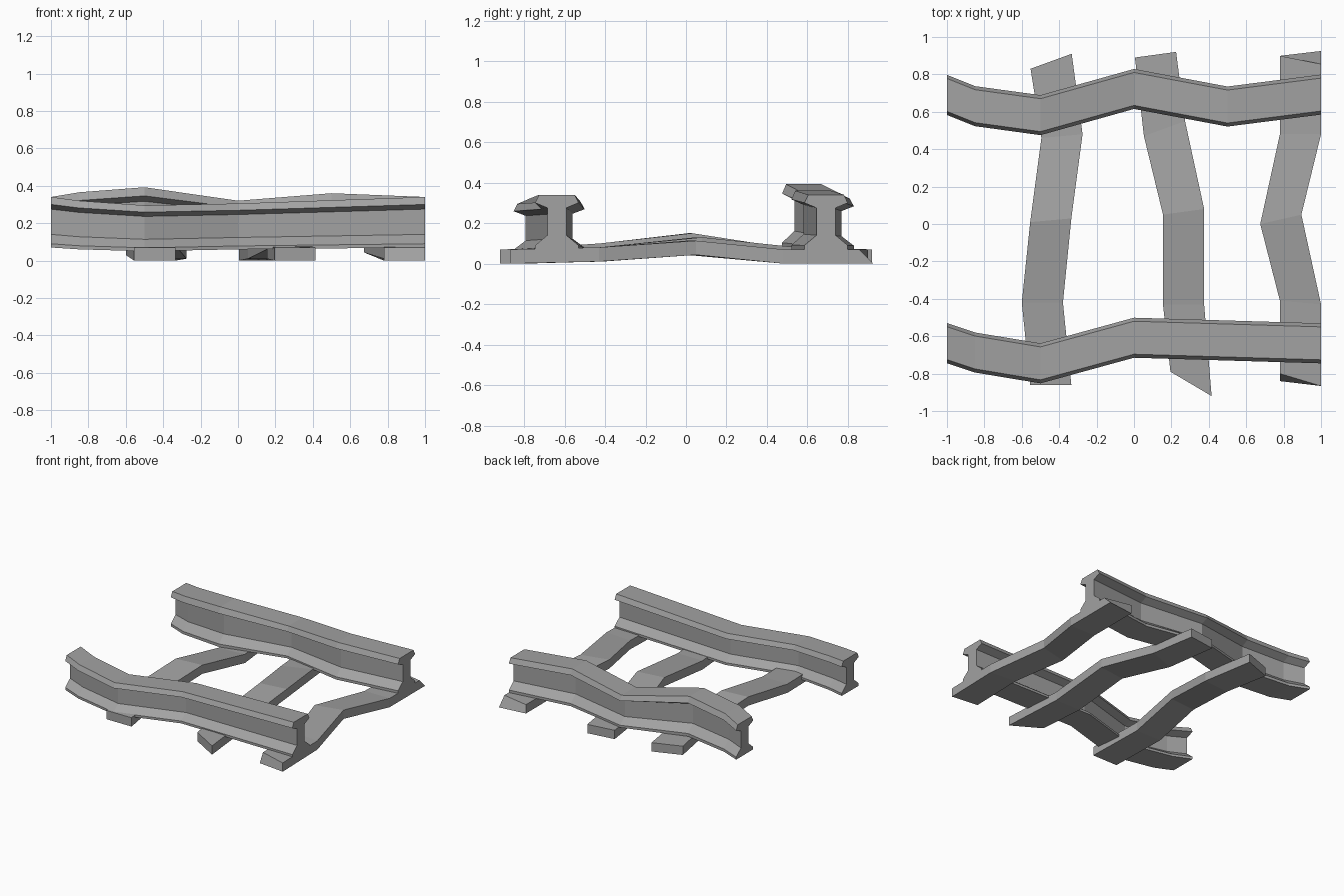
import bpy
import bmesh

default = bpy.data.objects.get("Cube")
if default:
    bpy.data.objects.remove(default, do_unlink=True)

# One plain grey for the whole track
grey = bpy.data.materials.new("track grey")
grey.use_nodes = True
colour = (0.36, 0.36, 0.36, 1.0)
grey.diffuse_color = colour
grey.node_tree.nodes["Principled BSDF"].inputs["Base Color"].default_value = colour


def loft(name, sections):
    """Skin a row of closed cross-sections and cap both ends."""
    bm = bmesh.new()
    rings = [[bm.verts.new(point) for point in section] for section in sections]
    count = len(rings[0])
    for ring, following in zip(rings, rings[1:]):
        for i in range(count):
            j = (i + 1) % count
            bm.faces.new((ring[i], ring[j], following[j], following[i]))
    bm.faces.new(rings[0])
    bm.faces.new(rings[-1])
    bmesh.ops.recalc_face_normals(bm, faces=bm.faces)
    mesh = bpy.data.meshes.new(name)
    bm.to_mesh(mesh)
    bm.free()
    mesh.materials.append(grey)
    obj = bpy.data.objects.new(name, mesh)
    bpy.context.collection.objects.link(obj)
    return obj


# Rail cross-section: half of it, then mirrored
RAIL_FOOT, RAIL_HEIGHT = 0.07, 0.27
half_profile = [(0.107, 0.07), (0.107, 0.09), (0.047, 0.14),
                (0.047, 0.275), (0.107, 0.3), (0.088, 0.34)]
rail_profile = half_profile + [(-y, z) for y, z in reversed(half_profile)]


def rail(name, stations):
    """Each station is x, centre y, lift of the foot, lift of the head."""
    sections = []
    for x, centre, foot, head in stations:
        section = []
        for y, z in rail_profile:
            blend = (z - RAIL_FOOT) / RAIL_HEIGHT
            section.append((x, centre + y, z + foot + (head - foot) * blend))
        sections.append(section)
    return loft(name, sections)


# Two crooked rails
rail("front_rail", [
    (-1, -0.637, 0, 0), (-0.85, -0.687, -0.01, -0.02),
    (-0.5, -0.745, -0.02, -0.045), (0, -0.608, -0.01, -0.035), (1, -0.638, 0, 0)])
rail("back_rail", [
    (-1, 0.69, 0, 0), (-0.85, 0.63, 0, 0.025), (-0.5, 0.582, 0.01, 0.052),
    (0, 0.722, 0, -0.02), (0.5, 0.628, 0, 0.02), (1, 0.692, 0, 0)])

TIE_HALF_WIDTH, TIE_THICKNESS = 0.11, 0.07


def tie(name, stations, top_shift):
    """Each station is centre x, centre y, half skew in y, underside height.
    top_shift moves the upper corners of the front and back ends in y."""
    sections = []
    for i, (x, y, skew, z) in enumerate(stations):
        shift = {0: top_shift[0], len(stations) - 1: top_shift[1]}.get(i, (0, 0))
        left, right = x - TIE_HALF_WIDTH, x + TIE_HALF_WIDTH
        top = z + TIE_THICKNESS
        sections.append([
            (left, y - skew, z), (right, y + skew, z),
            (right, y + skew + shift[1], top), (left, y - skew + shift[0], top)])
    return loft(name, sections)


# Three bowed ties under the rails
flush = (0, 0)
tie("right_tie", [
    (-0.445, -0.86, 0, 0), (-0.49, -0.42, 0, 0.03), (-0.445, 0.02, 0.01, 0.08),
    (-0.385, 0.47, 0.01, 0.01), (-0.443, 0.87, 0.04, 0)], (flush, flush))
tie("middle_tie", [
    (0.305, -0.855, -0.065, 0), (0.265, -0.43, 0, 0.01), (0.265, 0.065, 0.015, 0.06),
    (0.163, 0.51, 0.04, 0.01), (0.115, 0.905, 0.015, 0)], (flush, flush))
tie("left_tie", [
    (0.89, -0.853, -0.013, 0), (0.89, -0.42, -0.01, 0.01), (0.785, 0.025, 0.025, 0.043),
    (0.89, 0.48, 0, 0), (0.89, 0.912, 0.013, 0)], ((0.04, 0), (0, -0.07)))
